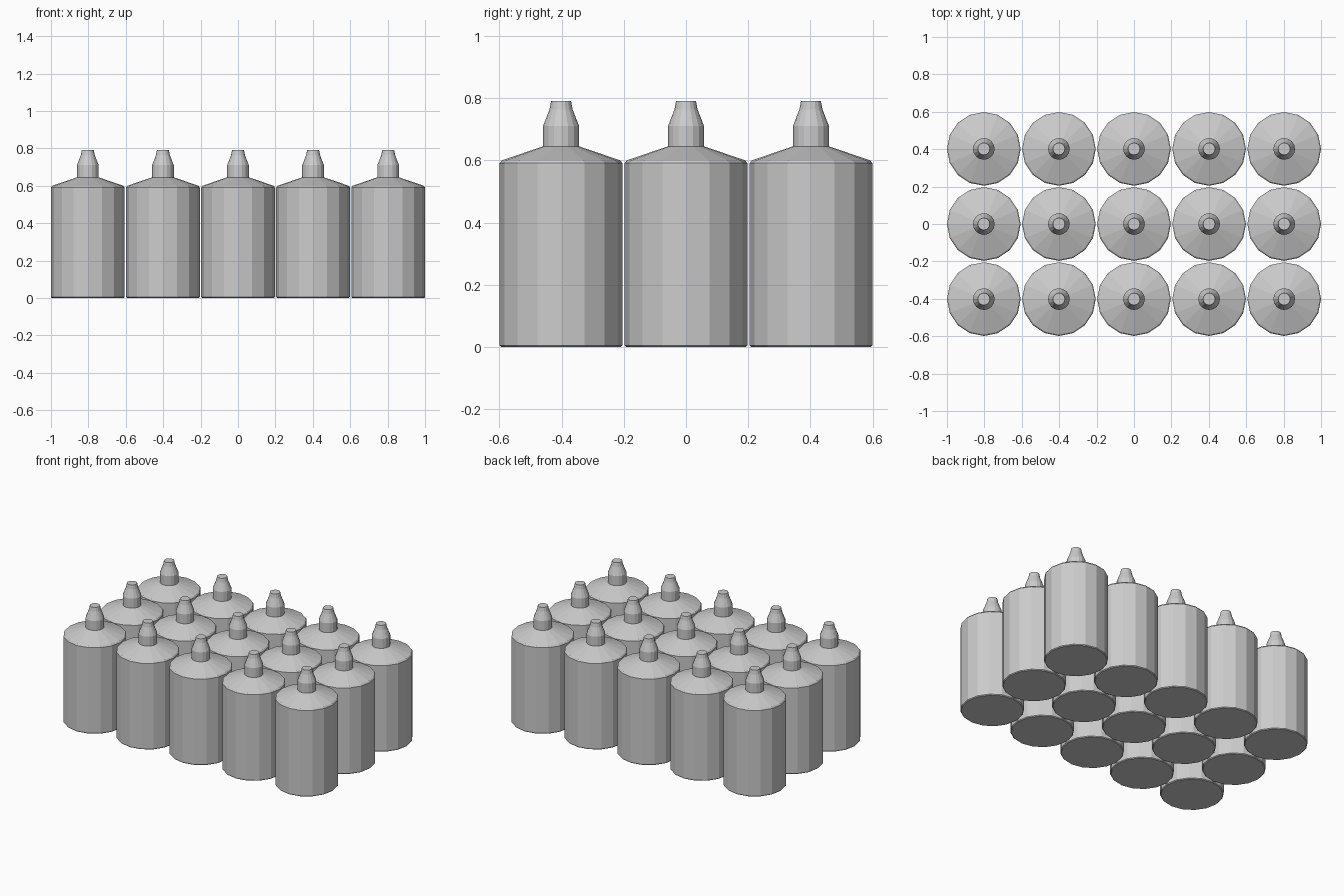
import bpy, bmesh
from math import cos, sin, pi

if "Cube" in bpy.data.objects:
    bpy.data.objects.remove(bpy.data.objects["Cube"])

SIDES = 16
PITCH = 0.4015

# radius, height pairs from base to nozzle tip
PROFILE = [(0.192, 0.0), (0.197, 0.005), (0.197, 0.591), (0.190, 0.600),
           (0.058, 0.645), (0.058, 0.710), (0.037, 0.764), (0.032, 0.791)]


def lathe(name, profile):
    bm = bmesh.new()
    rings = [[bm.verts.new((r * cos(2 * pi * i / SIDES), r * sin(2 * pi * i / SIDES), z))
              for i in range(SIDES)] for r, z in profile]
    for a, b in zip(rings, rings[1:]):
        for i in range(SIDES):
            j = (i + 1) % SIDES
            bm.faces.new((a[i], a[j], b[j], b[i]))
    bm.faces.new(rings[0][::-1])   # base
    bm.faces.new(rings[-1])        # nozzle tip
    mesh = bpy.data.meshes.new(name)
    bm.to_mesh(mesh)
    bm.free()
    return mesh


# 5 x 3 grid of identical bottles
bottle = lathe("bottle", PROFILE)
for row in range(3):
    for col in range(5):
        ob = bpy.data.objects.new(f"bottle_{row + 1}_{col + 1}", bottle)
        ob.location = ((col - 2) * PITCH, (row - 1) * PITCH, 0)
        bpy.context.collection.objects.link(ob)
